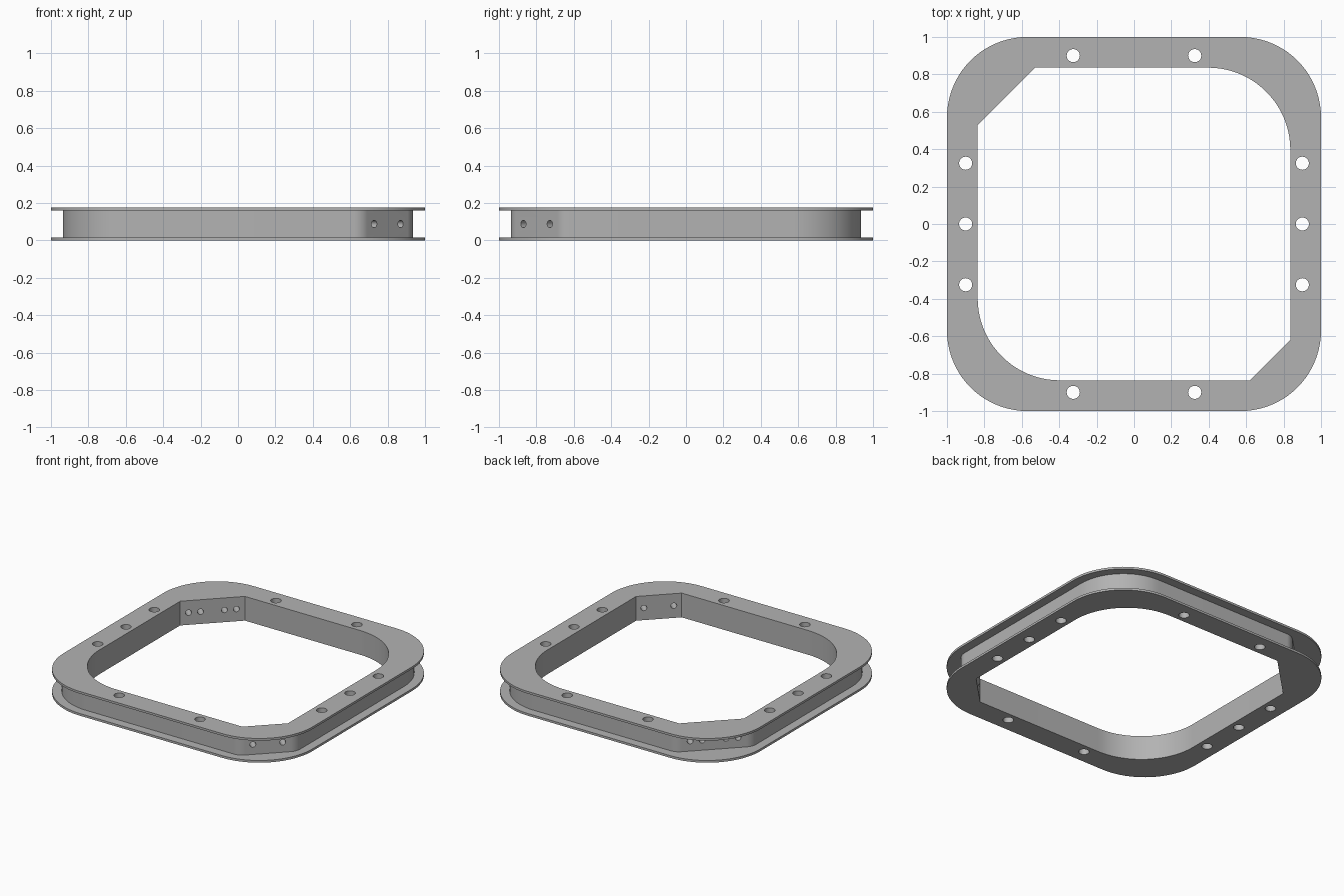
import bpy, bmesh, math
from mathutils import Vector, Matrix

cube = bpy.data.objects.get("Cube")
if cube:
    bpy.data.objects.remove(cube, do_unlink=True)

HEIGHT, PLATE = 0.176, 0.016
INNER, WALL = 0.836, 0.1
CORE = INNER + WALL
FRONT_CUT, BACK_CUT = 1.456, 1.366   # chamfer lines |x| + |y|


def outline(corners, steps=20):
    """Round each (x, y, radius) corner of a convex counter-clockwise polygon."""
    points = []
    for i, (x, y, r) in enumerate(corners):
        p = Vector((x, y))
        a = (Vector(corners[i - 1][:2]) - p).normalized()
        b = (Vector(corners[(i + 1) % len(corners)][:2]) - p).normalized()
        if r == 0:
            points.append(p)
            continue
        half = a.angle(b) / 2
        centre = p + (a + b).normalized() * r / math.sin(half)
        start = p + a * r / math.tan(half) - centre
        sweep = math.pi - 2 * half
        for k in range(steps + 1):
            t = sweep * k / steps
            points.append(centre + Matrix.Rotation(t, 2) @ start)
    return points


def prism(name, points, z0, z1):
    bm = bmesh.new()
    face = bm.faces.new([bm.verts.new((p.x, p.y, z0)) for p in points])
    top = bmesh.ops.extrude_face_region(bm, geom=[face])["geom"]
    bmesh.ops.translate(bm, vec=(0, 0, z1 - z0),
                        verts=[v for v in top if isinstance(v, bmesh.types.BMVert)])
    bmesh.ops.recalc_face_normals(bm, faces=bm.faces)
    return add_object(name, bm)


def add_object(name, bm):
    mesh = bpy.data.meshes.new(name)
    bm.to_mesh(mesh)
    bm.free()
    obj = bpy.data.objects.new(name, mesh)
    bpy.context.collection.objects.link(obj)
    return obj


def combine(target, tool, operation):
    """Apply a boolean and discard the tool."""
    mod = target.modifiers.new("cut", "BOOLEAN")
    mod.operation, mod.solver, mod.object = operation, "EXACT", tool
    bpy.context.view_layer.objects.active = target
    bpy.ops.object.modifier_apply(modifier=mod.name)
    bpy.data.objects.remove(tool, do_unlink=True)


def ring(size, round_r, front_sum, back_sum, cut_r):
    """Square with two round corners and two chamfered ones."""
    f, b = front_sum - size, back_sum - size
    return outline([(-size, -size, round_r),
                    (f, -size, cut_r), (size, -f, cut_r),
                    (size, size, round_r),
                    (-b, size, cut_r), (-size, b, cut_r)])


# Recessed web joined to the two flanges
shift = WALL * math.sqrt(2)
frame = prism("channel_frame",
              ring(CORE, 0.365, FRONT_CUT + shift, BACK_CUT + shift, WALL),
              PLATE / 2, HEIGHT - PLATE / 2)
square = outline([(-1, -1, 0.43), (1, -1, 0.43), (1, 1, 0.43), (-1, 1, 0.43)])
for z in (0, HEIGHT - PLATE):
    combine(frame, prism("flange", square, z, z + PLATE), "UNION")

# Central opening
combine(frame, prism("opening", ring(INNER, 0.44, FRONT_CUT, BACK_CUT, 0),
                     -0.1, HEIGHT + 0.1), "DIFFERENCE")

# Vertical bolt holes and diagonal holes through the chamfered walls
holes = bmesh.new()


def drill(matrix, radius, depth):
    bmesh.ops.create_cone(holes, cap_ends=True, segments=32, radius1=radius,
                          radius2=radius, depth=depth, matrix=matrix)


for side in (-0.9, 0.9):
    for along in (-0.325, 0, 0.325):
        drill(Matrix.Translation((side, along, HEIGHT / 2)), 0.035, 0.5)
        if along:
            drill(Matrix.Translation((along, side, HEIGHT / 2)), 0.035, 0.5)

for sign, total, offsets in ((1, FRONT_CUT, (-0.1, 0.1)),
                             (-1, BACK_CUT, (-0.16, -0.08, 0.08, 0.16))):
    axis = Vector((sign, -sign, 0)).normalized()
    tangent = Vector((1, 1, 0)).normalized()
    turn = axis.to_track_quat("Z", "Y").to_matrix().to_4x4()
    for d in offsets:
        p = axis * (total / math.sqrt(2) + WALL / 2) + tangent * d
        p.z = HEIGHT / 2
        drill(Matrix.Translation(p) @ turn, 0.02, 0.2)
combine(frame, add_object("drills", holes), "DIFFERENCE")

# Grey finish
grey = bpy.data.materials.new("plain_grey")
grey.use_nodes = True
colour = (0.45, 0.45, 0.45, 1)
grey.diffuse_color = colour
grey.node_tree.nodes["Principled BSDF"].inputs["Base Color"].default_value = colour
frame.data.materials.clear()
frame.data.materials.append(grey)

bpy.ops.object.select_all(action="DESELECT")
frame.select_set(True)
bpy.context.view_layer.objects.active = frame
bpy.ops.object.shade_smooth_by_angle(angle=math.radians(30))
